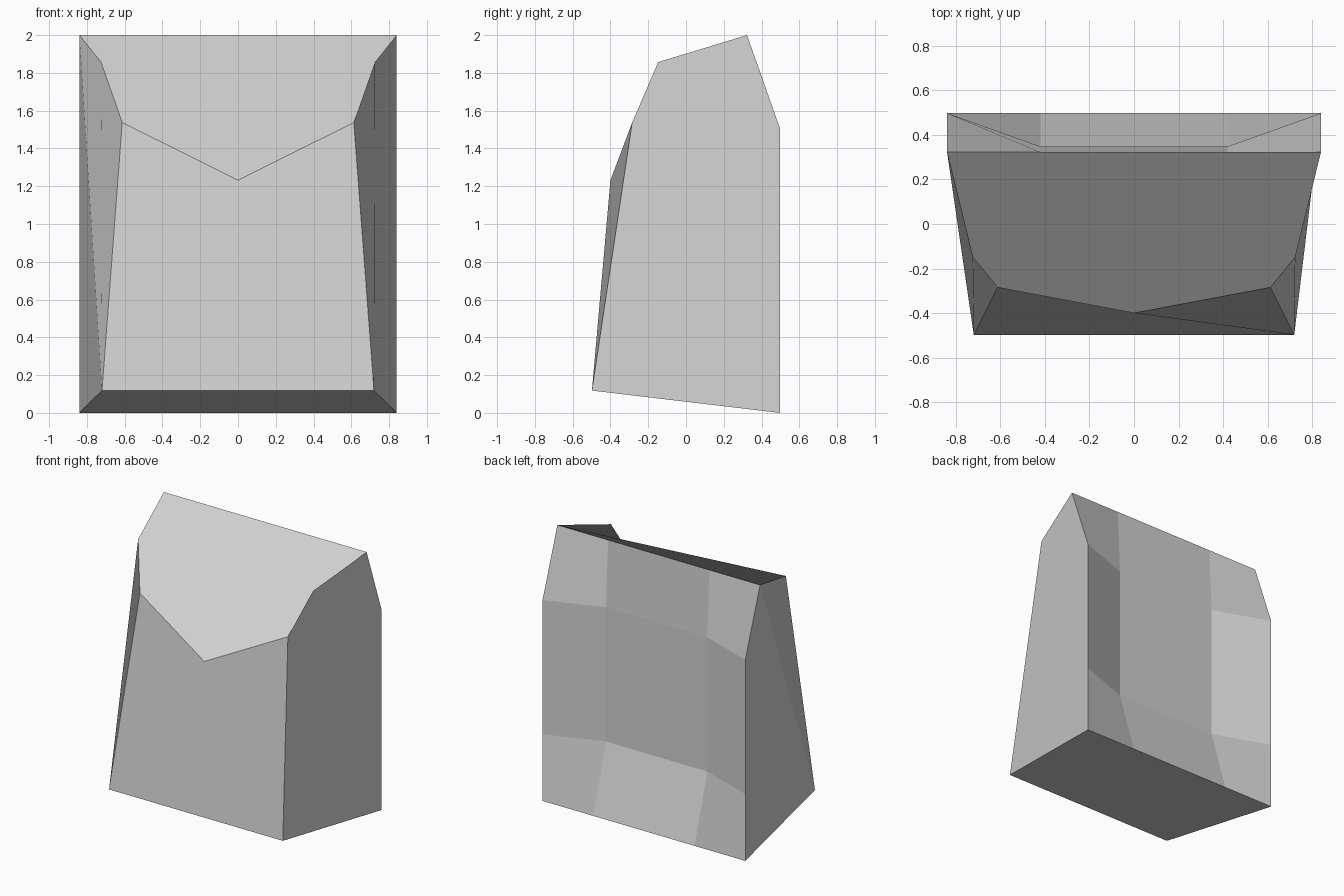
import bpy
import bmesh

default = bpy.data.objects.get("Cube")
if default:
    bpy.data.objects.remove(default, do_unlink=True)

# Single mid grey material
grey = bpy.data.materials.new("mid grey")
grey.use_nodes = True
colour = (0.64, 0.64, 0.64, 1)
grey.diffuse_color = colour
grey.node_tree.nodes["Principled BSDF"].inputs["Base Color"].default_value = colour

bm = bmesh.new()

# Back panel: a 4 x 4 grid with a recessed centre and a top row leaning forward
columns = (-0.84, -0.42, 0.42, 0.84)
rows = (0, 0.5, 1.505, 2)


def back_depth(i, j):
    if j == 3:
        return 0.323
    return 0.348 if i in (1, 2) and j in (1, 2) else 0.498


grid = [[bm.verts.new((x, back_depth(i, j), z)) for j, z in enumerate(rows)]
        for i, x in enumerate(columns)]
for i in range(3):
    for j in range(3):
        bm.faces.new((grid[i][j], grid[i][j + 1], grid[i + 1][j + 1], grid[i + 1][j]))


# Front corners, mirrored left and right
def pair(x, y, z):
    return [bm.verts.new((side * x, y, z)) for side in (-1, 1)]


shoulder = pair(0.725, -0.147, 1.857)
cheek = pair(0.613, -0.285, 1.537)
foot = pair(0.72, -0.498, 0.118)
point = bm.verts.new((0, -0.4, 1.232))
right_edge, left_edge = grid[0], grid[-1]

# Side walls: the right one folds inward along a line from top corner to foot
bm.faces.new([foot[0], cheek[0], shoulder[0], right_edge[3]])
bm.faces.new([foot[0]] + right_edge[::-1])
bm.faces.new([left_edge[3], shoulder[1], cheek[1], foot[1]] + left_edge[:3])

# Sloping top, front wall and base
bm.faces.new([shoulder[1], left_edge[3], right_edge[3], shoulder[0],
              cheek[0], point, cheek[1]])
bm.faces.new([foot[0], foot[1], cheek[1], point, cheek[0]])
bm.faces.new([column[0] for column in grid] + [foot[1], foot[0]])

mesh = bpy.data.meshes.new("faceted_block")
bm.to_mesh(mesh)
bm.free()
mesh.materials.append(grey)
bpy.context.collection.objects.link(bpy.data.objects.new("faceted_block", mesh))
